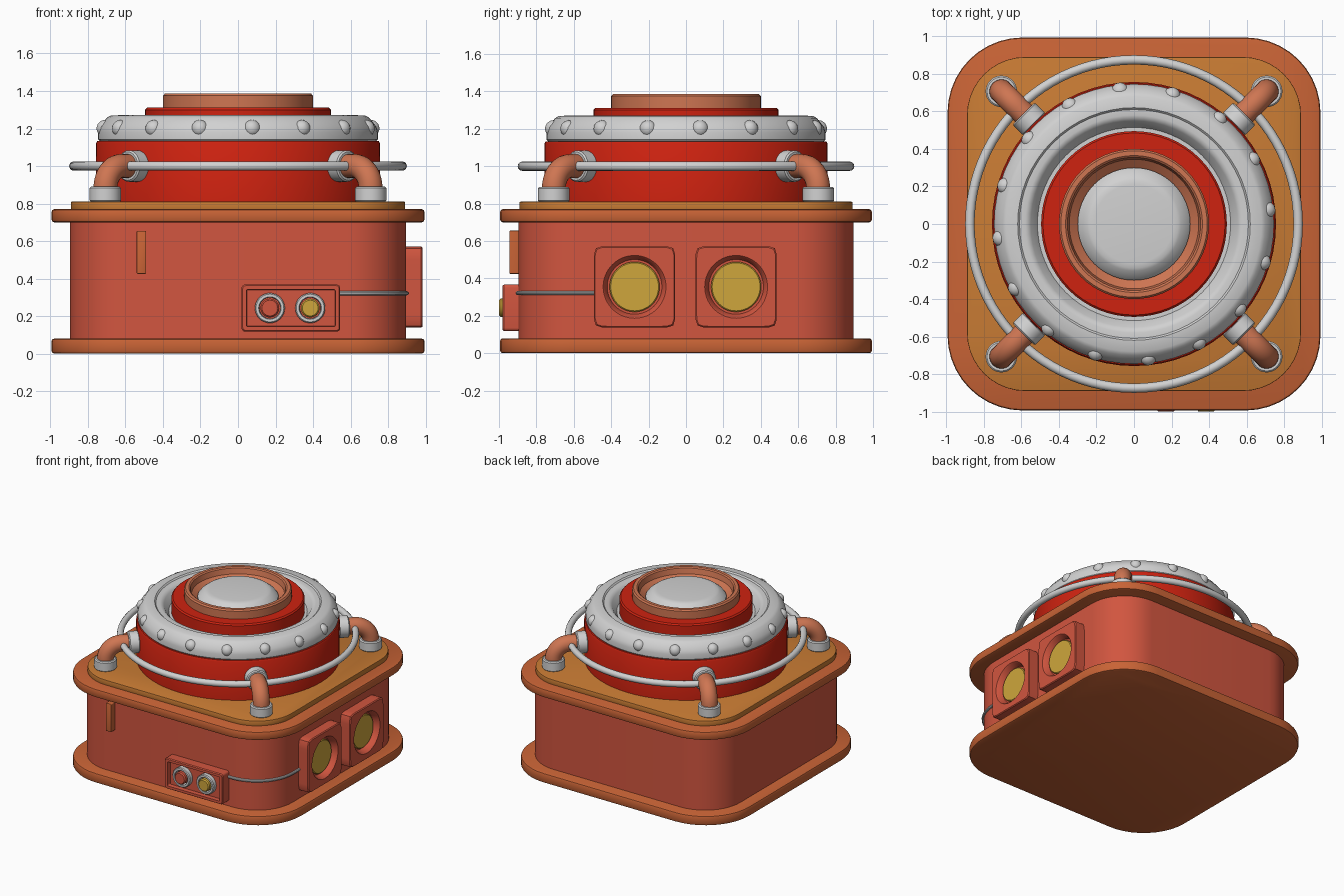
import bpy, bmesh, math
from mathutils import Matrix, Vector

if "Cube" in bpy.data.objects:
    bpy.data.objects.remove(bpy.data.objects["Cube"])


def material(name, rgb):
    m = bpy.data.materials.new(name)
    m.diffuse_color = (*rgb, 1)
    m.use_nodes = True
    m.node_tree.nodes["Principled BSDF"].inputs["Base Color"].default_value = m.diffuse_color
    return m


CORAL = material("coral red", (0.64, 0.092, 0.05))
ORANGE = material("burnt orange", (0.58, 0.125, 0.036))
OCHRE = material("ochre", (0.57, 0.195, 0.033))
RED = material("bright red", (0.62, 0.016, 0.005))
WHITE = material("light grey", (0.64, 0.64, 0.64))
COPPER = material("copper", (0.62, 0.18, 0.085))
YELLOW = material("yellow", (0.62, 0.38, 0.045))

FRONT = Matrix.Rotation(math.pi / 2, 4, 'X')                                   # local z -> -y
RIGHT = Matrix(((0, 0, 1, 0), (1, 0, 0, 0), (0, 1, 0, 0), (0, 0, 0, 1)))       # local z -> +x


def loft(name, rings, mat, matrix=Matrix(), closed=False):
    """Skin equal-length rings of points; cap the ends unless closed."""
    bm = bmesh.new()
    vs = [[bm.verts.new(matrix @ Vector(p)) for p in ring] for ring in rings]
    n = len(vs[0])
    for k in range(len(vs) if closed else len(vs) - 1):
        a, b = vs[k], vs[(k + 1) % len(vs)]
        for i in range(n):
            j = (i + 1) % n
            bm.faces.new((a[i], a[j], b[j], b[i]))
    if not closed:
        bm.faces.new(vs[0][::-1])
        bm.faces.new(vs[-1])
    bmesh.ops.recalc_face_normals(bm, faces=bm.faces[:])
    me = bpy.data.meshes.new(name)
    bm.to_mesh(me)
    bm.free()
    me.materials.append(mat)
    ob = bpy.data.objects.new(name, me)
    bpy.context.collection.objects.link(ob)
    bpy.ops.object.select_all(action='DESELECT')
    ob.select_set(True)
    bpy.context.view_layer.objects.active = ob
    bpy.ops.object.shade_smooth_by_angle(angle=math.radians(35))
    return ob


def circle(r, z, n=64):
    return [(r * math.cos(2 * math.pi * i / n), r * math.sin(2 * math.pi * i / n), z) for i in range(n)]


def lathe(name, profile, mat, matrix=Matrix(), closed=False, n=64):
    return loft(name, [circle(r, z, n) for r, z in profile], mat, matrix, closed)


def rounded(hx, hy, r, z, n=10):
    pts = []
    for q, (sx, sy) in enumerate(((1, 1), (-1, 1), (-1, -1), (1, -1))):
        for i in range(n + 1):
            a = math.pi / 2 * (q + i / n)
            pts.append((sx * (hx - r) + r * math.cos(a), sy * (hy - r) + r * math.sin(a), z))
    return pts


def slab(name, hx, hy, r, z0, z1, bev, mat, matrix=Matrix()):
    steps = [(bev, z0), (bev * .3, z0 + bev * .3), (0, z0 + bev), (0, z1 - bev), (bev * .3, z1 - bev * .3), (bev, z1)]
    return loft(name, [rounded(hx - i, hy - i, r - i, z) for i, z in steps], mat, matrix)


def sweep(name, path, r, side, mat, n=20):
    rings = []
    for k, p in enumerate(path):
        t = (path[min(k + 1, len(path) - 1)] - path[max(k - 1, 0)]).normalized()
        nor = side.cross(t)
        rings.append([p + r * (math.cos(2 * math.pi * i / n) * side + math.sin(2 * math.pi * i / n) * nor)
                      for i in range(n)])
    return loft(name, rings, mat)


# Rounded square housing
slab("base_plate", 0.994, 0.994, 0.40, 0.0, 0.08, 0.014, ORANGE)
loft("housing", [rounded(0.895, 0.895, 0.32, z) for z in (0.07, 0.71)], CORAL)
slab("top_plate", 0.994, 0.994, 0.40, 0.70, 0.77, 0.014, ORANGE)
slab("deck_plate", 0.89, 0.89, 0.31, 0.76, 0.81, 0.004, OCHRE)

# Drum, studded ring, inner rings and centre cap
lathe("drum", [(0.755, 0.80), (0.757, 1.12), (0.75, 1.133)], RED)
lathe("studded_ring", [(0.48, 1.12), (0.735, 1.13), (0.746, 1.142), (0.746, 1.18), (0.738, 1.21), (0.70, 1.257),
                       (0.68, 1.268), (0.62, 1.272), (0.61, 1.262), (0.58, 1.262), (0.565, 1.258),
                       (0.55, 1.245), (0.515, 1.19), (0.48, 1.19)], WHITE, closed=True)
lathe("red_collar", [(0.38, 1.13), (0.495, 1.13), (0.495, 1.30), (0.485, 1.311), (0.38, 1.311)], RED, closed=True)
lathe("copper_rim", [(0.27, 1.14), (0.40, 1.14), (0.40, 1.375), (0.39, 1.386), (0.365, 1.386), (0.355, 1.378),
                     (0.345, 1.335), (0.30, 1.30), (0.27, 1.30)], COPPER, closed=True)
lathe("centre_cap", [(0.30, 1.14), (0.30, 1.315), (0.285, 1.335), (0.25, 1.362), (0.235, 1.369), (0.21, 1.372)], WHITE)

# Sixteen domed studs
for k in range(16):
    m = Matrix.Rotation(math.radians(6 + 22.5 * k), 4, 'Z') @ Matrix.Translation((0.712, 0, 1.2)) \
        @ Matrix.Rotation(math.radians(60), 4, 'Y')
    lathe(f"stud_{k + 1}", [(0.046 * math.cos(a), 0.046 * math.sin(a)) for a in (-.6, 0, .3, .6, .9, 1.2, 1.5)],
          WHITE, m, n=16)

# Rail around the drum
lathe("rail", [(0.875 + 0.025 * math.cos(a * math.pi / 6), 1.0 + 0.025 * math.sin(a * math.pi / 6))
               for a in range(12)], WHITE, closed=True, n=96)

# Elbow pipes with collars at the four corners
COLLAR = [(0.076, 0), (0.084, 0.008), (0.084, 0.074), (0.076, 0.082), (0.05, 0.082)]
for k in range(4):
    ang = math.radians(45 + 90 * k)
    d, up = Vector((math.cos(ang), math.sin(ang), 0)), Vector((0, 0, 1))
    bend = [(0.88 + 0.12 * math.cos(i * math.pi / 20), 0.88 + 0.12 * math.sin(i * math.pi / 20)) for i in range(11)]
    path = [d * s + up * z for s, z in [(1.0, 0.82)] + bend + [(0.76, 1.0)]]
    sweep(f"elbow_pipe_{k + 1}", path, 0.064, d.cross(up), COPPER)
    lathe(f"foot_collar_{k + 1}", COLLAR, WHITE, Matrix.Translation(d + up * 0.808), n=32)
    lathe(f"wall_collar_{k + 1}", COLLAR, WHITE, Matrix.Rotation(ang, 4, 'Z')
          @ Matrix.Translation((0.75, 0, 1.0)) @ Matrix.Rotation(math.pi / 2, 4, 'Y'), n=32)

# Front control panel with two ringed buttons
pm = FRONT @ Matrix.Translation((0.282, 0.243, 0))
loft("control_panel", [rounded(0.263 - i, 0.125 - i, 0.018 - i * .4, z, 4) for i, z in
                       ((0, 0.88), (0, 0.972), (0.006, 0.98), (0.026, 0.98), (0.028, 0.945))], CORAL, pm)
for label, x, mat in (("left", 0.17, CORAL), ("right", 0.385, YELLOW)):
    bm_ = FRONT @ Matrix.Translation((x, 0.243, 0))
    lathe(label + "_button_ring", [(0.056, 0.93), (0.08, 0.93), (0.08, 0.975), (0.074, 0.982), (0.06, 0.982),
                                   (0.056, 0.975)], WHITE, bm_, closed=True, n=32)
    lathe(label + "_button", [(0.05, 0.93), (0.05, 0.99), (0.042, 0.999)], mat, bm_, n=32)

# Small tab on the front
slab("front_tab", 0.025, 0.115, 0.006, 0.88, 0.944, 0.003, ORANGE, FRONT @ Matrix.Translation((-0.515, 0.54, 0)))


# Lamp boxes on the right side
def soft_square(h, z, n=64, p=14):
    pts = []
    for x, y, _ in circle(1, 0, n):
        s = h / (abs(x) ** p + abs(y) ** p) ** (1 / p)
        pts.append((x * s, y * s, z))
    return pts


for label, y in (("front", -0.275), ("rear", 0.268)):
    lm = RIGHT @ Matrix.Translation((y, 0.355, 0))
    loft(label + "_lamp_box", [soft_square(0.217, 0.88), soft_square(0.217, 0.976), soft_square(0.211, 0.983),
                               circle(0.168, 0.983), circle(0.162, 0.977), circle(0.146, 0.93)], CORAL, lm)
    lathe(label + "_lamp_lens", [(0.134, 0.92), (0.134, 0.945), (0.128, 0.95)], YELLOW, lm)

# Cable running round the corner from panel to lamp box
z = 0.322
cable = [Vector((0.53, -0.9, z))] + \
        [Vector((0.575 + 0.325 * math.sin(a), -0.575 - 0.325 * math.cos(a), z))
         for a in (i * math.pi / 24 for i in range(13))] + [Vector((0.9, -0.48, z))]
sweep("cable", cable, 0.011, Vector((0, 0, 1)), WHITE, n=10)
